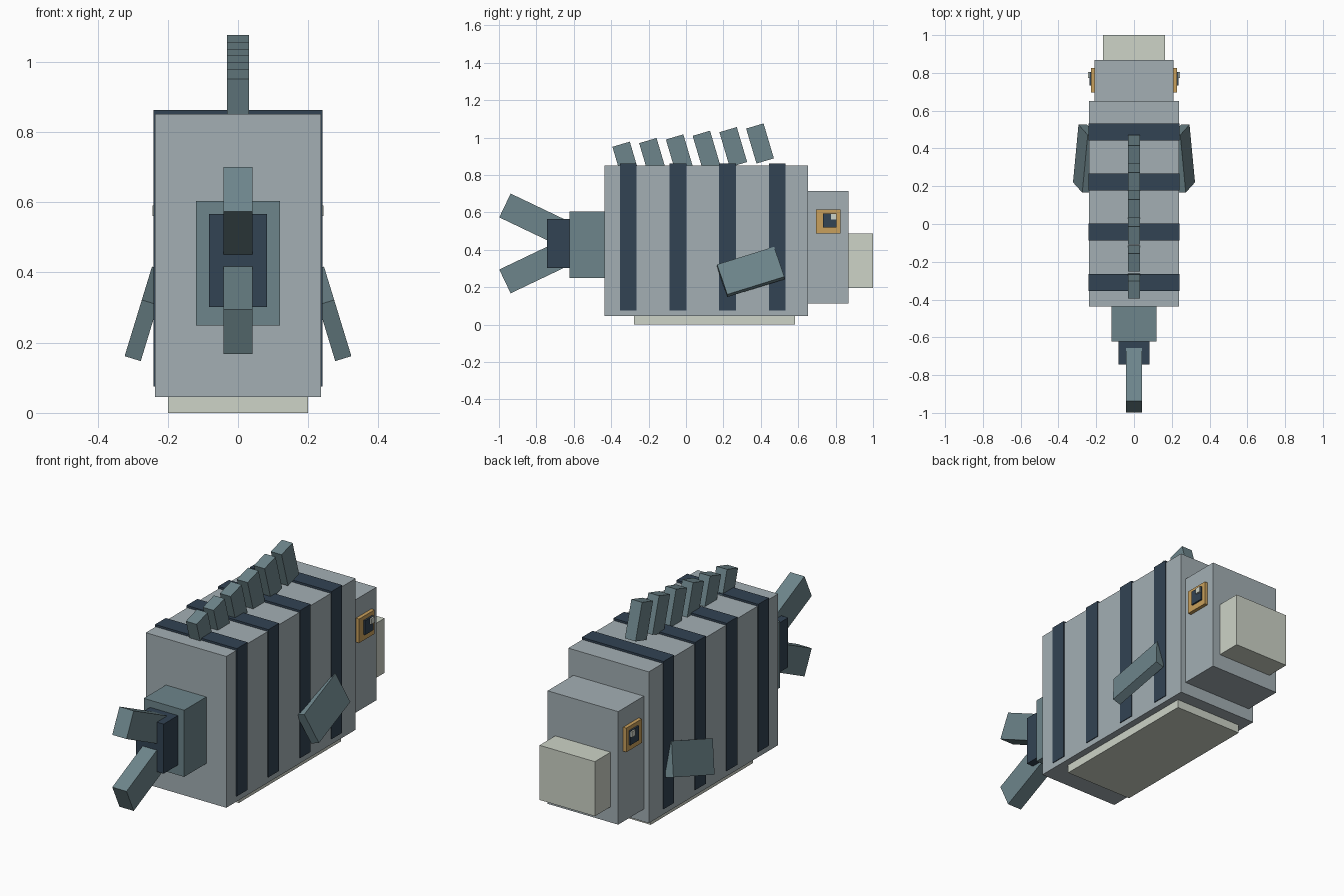
import bpy
from math import radians, sin, cos
from mathutils import Euler, Vector

cube = bpy.data.objects.get("Cube")
if cube:
    bpy.data.objects.remove(cube, do_unlink=True)


def material(name, r, g, b):
    """Flat material from 0-255 display values, converted to linear."""
    col = [((c / 255 + 0.055) / 1.055) ** 2.4 for c in (r, g, b)] + [1.0]
    m = bpy.data.materials.new(name)
    m.use_nodes = True
    m.diffuse_color = col
    m.node_tree.nodes["Principled BSDF"].inputs["Base Color"].default_value = col
    return m


GREY = material("body_grey", 163, 175, 180)
PALE = material("pale_belly", 205, 211, 199)
TEAL = material("fin_teal", 109, 133, 139)
NAVY = material("stripe_navy", 50, 67, 83)
GOLD = material("eye_gold", 201, 160, 92)


def box(name, center, size, mat, rot=(0, 0, 0)):
    bpy.ops.mesh.primitive_cube_add(size=1, location=center)
    ob = bpy.context.object
    ob.name = name
    ob.scale = size
    ob.rotation_euler = Euler([radians(a) for a in rot])
    ob.data.materials.append(mat)
    return ob


def block(name, half_x, y, z, mat):
    """Box centred on x, spanning the y and z ranges."""
    return box(name, (0, sum(y) / 2, sum(z) / 2),
               (2 * half_x, y[1] - y[0], z[1] - z[0]), mat)


# Trunk, head and tail root
block("body", 0.237, (-0.437, 0.652), (0.045, 0.851), GREY)
block("belly", 0.2, (-0.278, 0.583), (0, 0.08), PALE)
block("head", 0.208, (0.63, 0.868), (0.112, 0.714), GREY)
block("snout", 0.163, (0.85, 1.0), (0.195, 0.486), PALE)
block("tail_root", 0.119, (-0.623, -0.42), (0.249, 0.604), TEAL)
block("tail_joint", 0.082, (-0.743, -0.6), (0.302, 0.566), NAVY)

# Raised bands around the body
for i in range(4):
    y = -0.309 + i * 0.2657
    block(f"stripe_{i + 1}", 0.241, (y - 0.045, y + 0.045), (0.075, 0.862), NAVY)

# Forked tail
length, tilt = 0.36, radians(25.5)
for name, s in (("upper_tail_fin", 1), ("lower_tail_fin", -1)):
    tip = Vector((0, -0.968, 0.434 + s * 0.203))
    center = tip + Vector((0, cos(tilt), -s * sin(tilt))) * length / 2
    box(name, center, (0.084, length, 0.141), TEAL, (-s * 25.5, 0, 0))

# Row of leaning back spines, falling toward the tail
lean, height = radians(16.5), 0.195
for i in range(6):
    top = Vector((0, 0.368 - i * 0.143, 1.062 - i * 0.0195))
    center = top + Vector((0, sin(lean), -cos(lean))) * height / 2
    box(f"back_spine_{i + 1}", center, (0.063, 0.097, height), TEAL, (16.5, 0, 0))

# Side fins and layered eyes
for side, s in (("left", 1), ("right", -1)):
    box(f"{side}_side_fin", (s * 0.261, 0.346, 0.282), (0.048, 0.321, 0.176),
        TEAL, (18, -s * 17, 0))
    box(f"{side}_eye_rim", (s * 0.21, 0.761, 0.551), (0.034, 0.13, 0.128), GOLD)
    box(f"{side}_pupil", (s * 0.22, 0.769, 0.556), (0.032, 0.073, 0.076), NAVY)
    box(f"{side}_eye_glint", (s * 0.23, 0.789, 0.576), (0.028, 0.03, 0.03), PALE)
